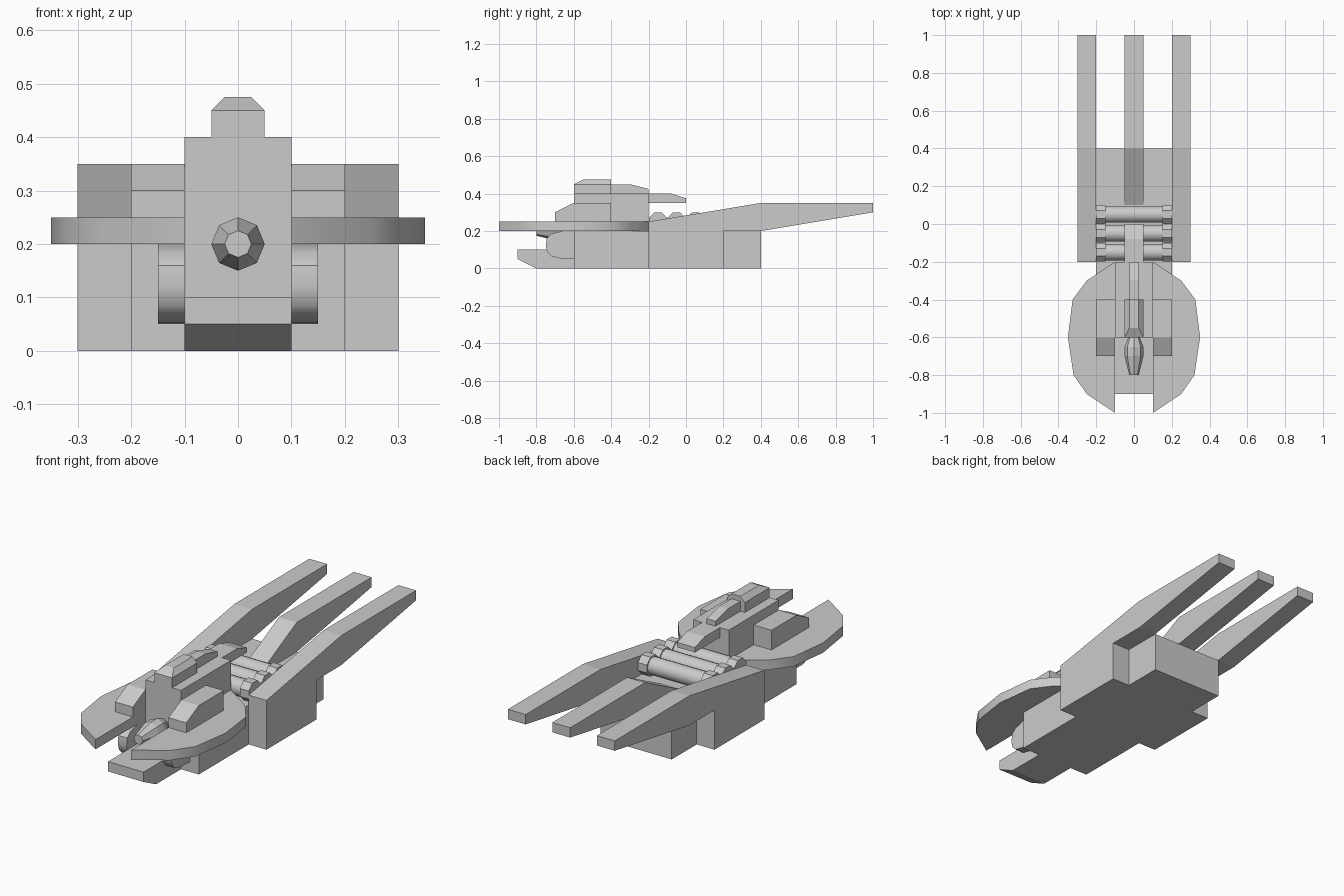
import bpy
import bmesh
import math
from mathutils import Matrix, Vector

default = bpy.data.objects.get("Cube")
if default:
    bpy.data.objects.remove(default, do_unlink=True)

grey = bpy.data.materials.new("hull_grey")
grey.use_nodes = True
colour = (0.6, 0.6, 0.6, 1.0)
grey.diffuse_color = colour
grey.node_tree.nodes["Principled BSDF"].inputs["Base Color"].default_value = colour


def finish(name, bm, mirror=False, smooth=False):
    """Turn a bmesh into a finished object."""
    bmesh.ops.recalc_face_normals(bm, faces=bm.faces[:])
    mesh = bpy.data.meshes.new(name)
    bm.to_mesh(mesh)
    bm.free()
    mesh.materials.append(grey)
    obj = bpy.data.objects.new(name, mesh)
    bpy.context.collection.objects.link(obj)
    if mirror:
        mod = obj.modifiers.new("Mirror", 'MIRROR')
        mod.use_mirror_merge = False
    if smooth:
        bpy.ops.object.select_all(action='DESELECT')
        obj.select_set(True)
        bpy.context.view_layer.objects.active = obj
        bpy.ops.object.shade_smooth_by_angle(angle=math.radians(35))
    return obj


def extrude(name, points, offset, **options):
    """Extrude a flat outline of 3D points along an offset."""
    bm = bmesh.new()
    face = bm.faces.new([bm.verts.new(p) for p in points])
    result = bmesh.ops.extrude_face_region(bm, geom=[face], use_keep_orig=True)
    moved = [v for v in result["geom"] if isinstance(v, bmesh.types.BMVert)]
    bmesh.ops.translate(bm, verts=moved, vec=offset)
    return finish(name, bm, **options)


def side_profile(name, x0, x1, points, **options):
    """Extrude a (y, z) side profile between two x positions."""
    return extrude(name, [(x0, y, z) for y, z in points], Vector((x1 - x0, 0, 0)), **options)


def box(name, x0, x1, y0, y1, z0, z1, **options):
    return side_profile(name, x0, x1, [(y0, z0), (y1, z0), (y1, z1), (y0, z1)], **options)


def cross_cylinder(name, x0, x1, y, z, radius, sides, **options):
    """Cylinder along x with a flat side facing up."""
    bm = bmesh.new()
    place = (Matrix.Translation(((x0 + x1) / 2, y, z)) @ Matrix.Rotation(math.pi / 2, 4, 'Y')
             @ Matrix.Rotation(math.pi / sides, 4, 'Z'))
    bmesh.ops.create_cone(bm, cap_ends=True, segments=sides, radius1=radius,
                          radius2=radius, depth=x1 - x0, matrix=place)
    return finish(name, bm, **options)


# Lower hull and the chin plate at the front
box("hull", -0.2, 0.2, -0.6, 0.4, 0, 0.2)
side_profile("chin_plate", -0.1, 0.1,
             [(-0.6, 0), (-0.8, 0), (-0.9, 0.05), (-0.9, 0.1), (-0.6, 0.1)])

# Rounded cheeks either side of the gun
side_profile("cheek", 0.1, 0.15,
             [(-0.6, 0.05), (-0.67, 0.053), (-0.72, 0.065), (-0.74, 0.085), (-0.75, 0.12),
              (-0.745, 0.16), (-0.72, 0.185), (-0.66, 0.2), (-0.6, 0.2)],
             mirror=True, smooth=True)

# Side blocks that run back into long fins, and the centre fin
fin_tail = [(0.4, 0.35), (1, 0.35), (1, 0.3), (0.4, 0.2)]
side_profile("side_fin", 0.2, 0.3,
             [(-0.2, 0), (-0.2, 0.25)] + fin_tail + [(0.2, 0.2), (0.2, 0)], mirror=True)
side_profile("centre_fin", -0.05, 0.05, [(0.1, 0.2)] + fin_tail)

# Curved deck wings with a notch between them
wing = [(0.1, -1), (0.25, -0.9), (0.32, -0.8), (0.35, -0.6),
        (0.325, -0.4), (0.25, -0.3), (0.1, -0.2)]
extrude("deck_wing", [(x, y, 0.2) for x, y in wing], Vector((0, 0, 0.05)),
        mirror=True, smooth=True)

# Cabin with side pods
box("cabin", -0.1, 0.1, -0.6, -0.2, 0.2, 0.4)
side_profile("side_pod", 0.1, 0.2,
             [(-0.7, 0.25), (-0.7, 0.3), (-0.6, 0.35), (-0.4, 0.35), (-0.4, 0.25)], mirror=True)

# Hatch on the roof, bevelled at the front and sides
bm = bmesh.new()
rings = []
for half, front, z in ((0.05, -0.6, 0.4), (0.05, -0.6, 0.45), (0.025, -0.55, 0.475)):
    rings.append([bm.verts.new((x, y, z)) for x, y in
                  ((-half, front), (half, front), (half, -0.4), (-half, -0.4))])
for low, high in zip(rings, rings[1:]):
    for i in range(4):
        j = (i + 1) % 4
        bm.faces.new((low[i], low[j], high[j], high[i]))
bm.faces.new(rings[0])
bm.faces.new(rings[-1])
finish("roof_hatch", bm)

# Ridge behind the hatch and the overhanging rear spout
side_profile("roof_ridge", -0.025, 0.025,
             [(-0.4, 0.4), (-0.4, 0.45), (-0.3, 0.45), (-0.2, 0.425), (-0.2, 0.4)])
side_profile("rear_spout", -0.05, 0.05,
             [(-0.2, 0.35), (-0.2, 0.4), (-0.08, 0.4), (0, 0.375), (0, 0.35)])

# Eight-sided gun swelling in the middle
bm = bmesh.new()
rings = []
for y, radius in ((-0.6, 0.03), (-0.65, 0.05), (-0.7, 0.05), (-0.8, 0.025)):
    angles = [i * math.tau / 8 for i in range(8)]
    rings.append([bm.verts.new((radius * math.cos(a), y, 0.2 + radius * math.sin(a)))
                  for a in angles])
for near, far in zip(rings, rings[1:]):
    for i in range(8):
        j = (i + 1) % 8
        bm.faces.new((near[i], near[j], far[j], far[i]))
bm.faces.new(rings[0])
bm.faces.new(rings[-1])
finish("gun", bm)

# Three rollers with thicker end collars
for number, y in enumerate((-0.15, -0.05, 0.05), 1):
    cross_cylinder(f"roller_{number}", -0.15, 0.15, y, 0.25, 0.044, 16, smooth=True)
    cross_cylinder(f"roller_collar_{number}", 0.15, 0.2, y, 0.25, 0.053, 8, mirror=True)
